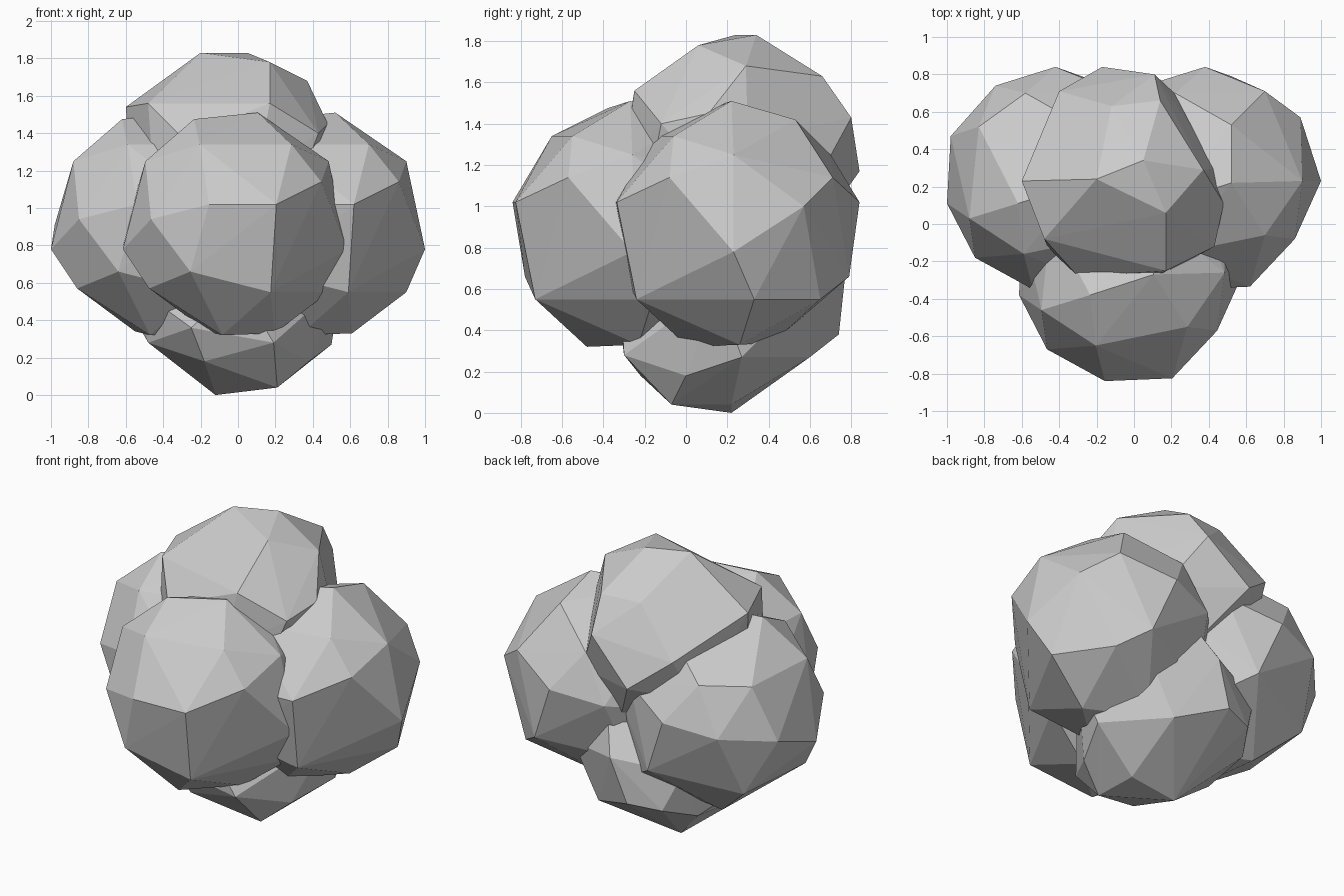
import bpy, bmesh


def faceted_lump(name, points, centre=(0, 0, 0)):
    """Flat-shaded convex stone wrapped around a few corner points."""
    bm = bmesh.new()
    for p in points:
        bm.verts.new([a + b for a, b in zip(p, centre)])
    bmesh.ops.convex_hull(bm, input=bm.verts)
    loose = [v for v in bm.verts if not v.link_faces]
    bmesh.ops.delete(bm, geom=loose, context='VERTS')
    bmesh.ops.recalc_face_normals(bm, faces=bm.faces)
    mesh = bpy.data.meshes.new(name)
    bm.to_mesh(mesh)
    bm.free()
    ob = bpy.data.objects.new(name, mesh)
    bpy.context.collection.objects.link(ob)
    return ob


# shared corner points of the three side lumps, relative to the lump centre
side = [
    (.12, -.02, .60), (-.22, -.13, .565), (.12, .29, .51), (.30, -.30, .43),
    (-.19, -.40, .43), (.50, -.01, .34), (-.48, -.21, .34), (-.43, .28, .33),
    (-.18, .46, .34), (.46, -.32, .23), (.30, .47, .23),
    (-.14, -.59, .11), (.22, -.575, .11), (.49, .33, .09), (-.02, .60, .11),
    (-.45, -.42, .03), (-.34, .50, .05), (-.58, .23, .0),
    (.60, -.01, -.13), (-.60, -.13, -.13),
    (-.24, -.53, -.25), (.19, -.48, -.36), (.50, .09, -.36), (-.46, -.22, -.34),
    (.12, .55, -.25), (.28, .41, -.36), (-.40, .32, -.35),
    (-.07, -.23, -.59), (.21, .02, -.58), (-.15, .18, -.57),
]
for name, centre in (("front_lump", (-.015, -.25, .91)),
                     ("right_lump", (.4, .24, .91)),
                     ("left_lump", (-.4, .24, .91))):
    faceted_lump(name, side, centre)

# crown lump
faceted_lump("top_lump", [
    (-.20, .24, 1.83), (.05, .34, 1.83), (.17, .06, 1.78), (.37, .29, 1.68),
    (.17, -.25, 1.56), (-.48, -.08, 1.56), (-.60, .23, 1.54), (-.12, .63, 1.63),
    (.14, .66, 1.63), (.11, .80, 1.43), (-.40, .71, 1.35), (-.17, .84, 1.17),
    (.48, .11, 1.45), (.46, .30, 1.32), (-.30, -.28, 1.38), (.43, -.12, 1.40),
    (.48, .15, 1.10), (-.57, .20, 1.15), (.10, -.30, 1.20), (-.45, -.15, 1.10),
    (.28, -.20, 1.00), (.30, .62, 1.10), (-.45, .52, 1.05), (0, .65, .90),
    (0, .20, .68),
])

# base lump
faceted_lump("bottom_lump", [
    (-.12, .22, 0), (.21, -.07, .04), (.20, .22, .04), (.38, 0, .18),
    (-.18, -.22, .18), (.19, -.30, .28), (.50, .27, .27), (-.48, .10, .28),
    (-.42, .48, .29), (-.30, .67, .36), (-.25, -.31, .36),
    (.20, .60, .27), (-.10, .74, .38), (-.56, .30, .42), (.55, .15, .60),
    (-.58, .20, .60), (0, .77, .66), (.38, .60, .60), (-.40, .60, .60),
    (0, -.32, .60), (.10, .65, .90), (0, .20, 1.10),
])
